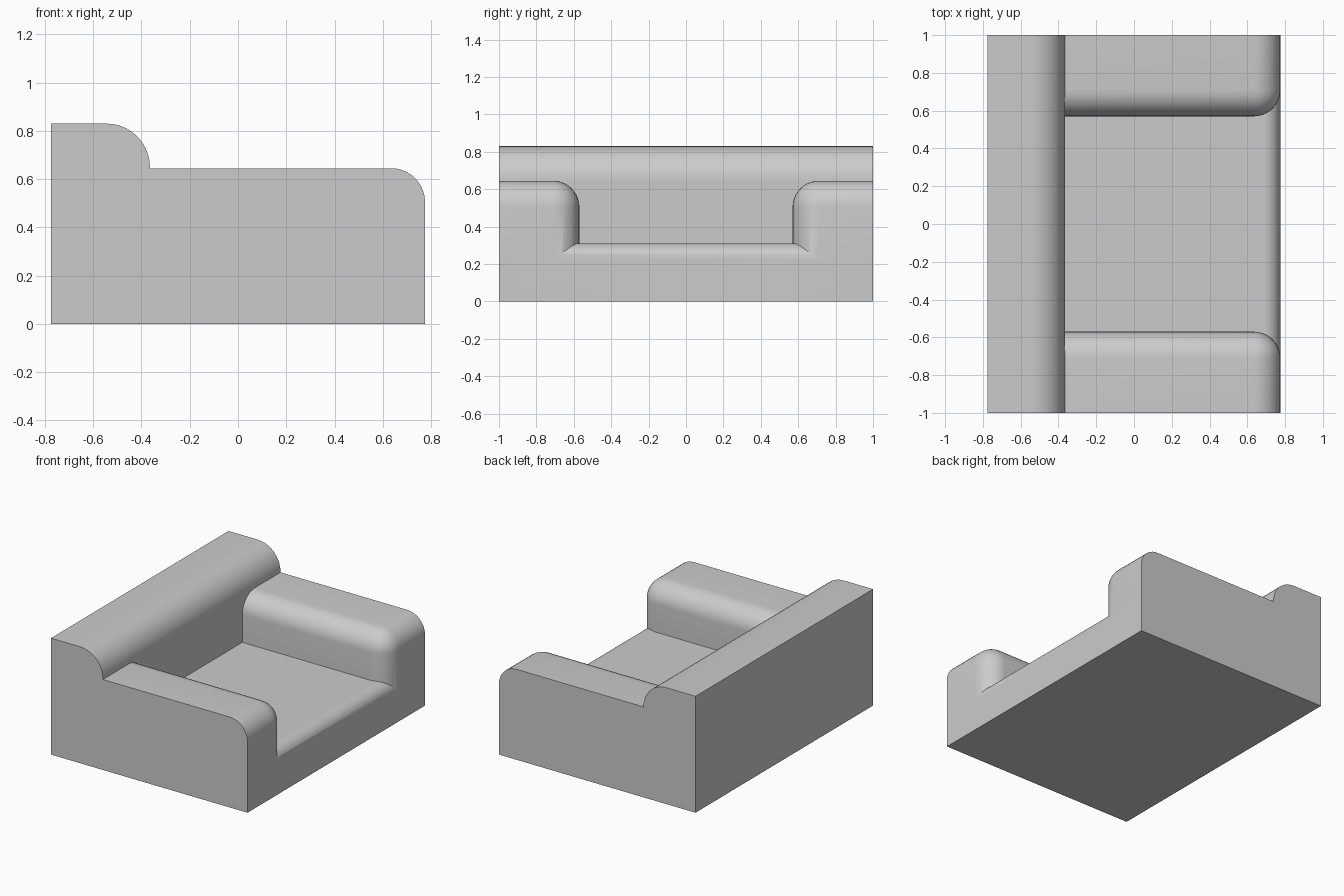
import bpy
import bmesh
import math

cube = bpy.data.objects.get("Cube")
if cube:
    bpy.data.objects.remove(cube, do_unlink=True)

fabric = bpy.data.materials.new("grey fabric")
fabric.use_nodes = True
GREY = (0.6, 0.6, 0.6, 1)
fabric.diffuse_color = GREY
fabric.node_tree.nodes["Principled BSDF"].inputs["Base Color"].default_value = GREY


def padded_block(name, low, high, radius, rounded, segments=10):
    """Box whose edges chosen by rounded(midpoint) get a soft radius."""
    bm = bmesh.new()
    bmesh.ops.create_cube(bm, size=1)
    edges = [e for e in bm.edges if rounded((e.verts[0].co + e.verts[1].co) / 2)]
    for v in bm.verts:
        v.co = [l + (c + 0.5) * (h - l) for c, l, h in zip(v.co, low, high)]
    bmesh.ops.bevel(bm, geom=edges, offset=radius, segments=segments,
                    profile=0.5, affect='EDGES', clamp_overlap=False)
    bmesh.ops.recalc_face_normals(bm, faces=bm.faces)
    mesh = bpy.data.meshes.new(name)
    bm.to_mesh(mesh)
    bm.free()
    mesh.materials.append(fabric)
    obj = bpy.data.objects.new(name, mesh)
    bpy.context.collection.objects.link(obj)
    return obj


def top_front(m):
    return m.x > 0.4 and m.z > 0.4


FRONT, SIDE = 0.775, 1.0

# Seat base with a softened front lip
chair = padded_block("armchair_body", (-0.6, -SIDE, 0), (FRONT, SIDE, 0.31), 0.09, top_front)

# Backrest with a rounded upper front edge
parts = [padded_block("backrest", (-FRONT, -SIDE, 0), (-0.365, SIDE, 0.83), 0.18, top_front)]


# Armrests: the three edges meeting at the inner top front corner are soft
for name, s in (("left_armrest", 1), ("right_armrest", -1)):
    ys = sorted((s * 0.57, s * SIDE))

    def soft(m, s=s):
        return (m.x > 0.4) + (m.z > 0.4) + (m.y * s < -0.4) == 2

    parts.append(padded_block(name, (-0.6, ys[0], 0), (FRONT, ys[1], 0.645), 0.14, soft))

# Weld everything into one closed upholstered shell
bpy.context.view_layer.objects.active = chair
for part in parts:
    weld = chair.modifiers.new("weld", 'BOOLEAN')
    weld.operation = 'UNION'
    weld.solver = 'EXACT'
    weld.object = part
    bpy.ops.object.modifier_apply(modifier=weld.name)
    bpy.data.objects.remove(part, do_unlink=True)

bpy.ops.object.select_all(action='DESELECT')
chair.select_set(True)
bpy.ops.object.shade_smooth_by_angle(angle=math.radians(30))
